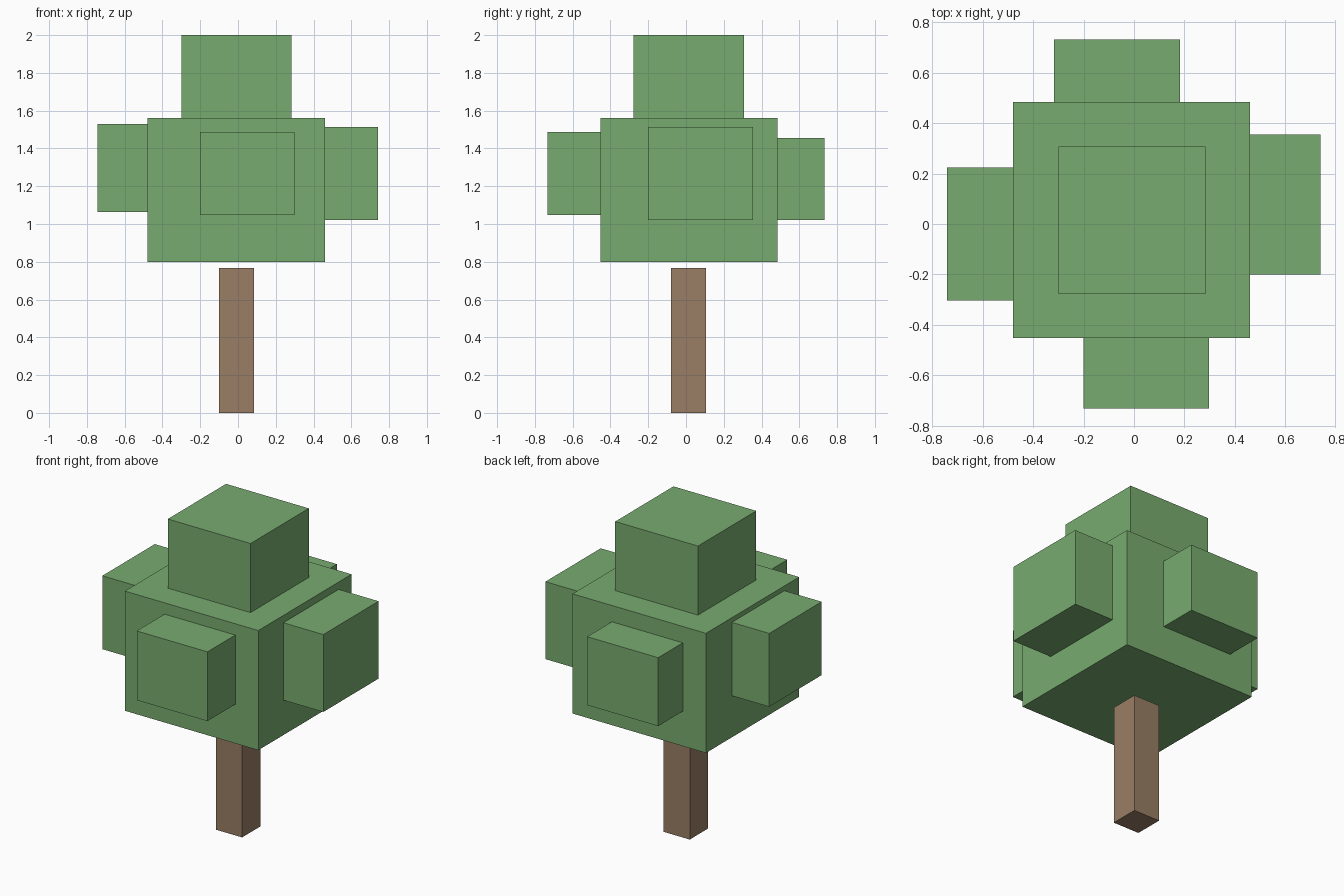
import bpy
import bmesh
from mathutils import Vector

if "Cube" in bpy.data.objects:
    bpy.data.objects.remove(bpy.data.objects["Cube"])


def material(name, color):
    mat = bpy.data.materials.new(name)
    mat.diffuse_color = color
    mat.use_nodes = True
    mat.node_tree.nodes["Principled BSDF"].inputs["Base Color"].default_value = mat.diffuse_color
    return mat


def box(name, low, high, mat):
    """Closed flat-sided block between two opposite corners."""
    low, high = Vector(low), Vector(high)
    size = high - low
    bm = bmesh.new()
    bmesh.ops.create_cube(bm, size=1.0)
    bmesh.ops.scale(bm, vec=size, verts=bm.verts)
    mesh = bpy.data.meshes.new(name)
    bm.to_mesh(mesh)
    bm.free()
    mesh.materials.append(mat)
    obj = bpy.data.objects.new(name, mesh)
    obj.location = (low + high) / 2
    bpy.context.collection.objects.link(obj)
    return obj


bark = material("bark", (0.32, 0.21, 0.13, 1))
leaf = material("leaf", (0.19, 0.41, 0.16, 1))

# Trunk, ending just under the crown
box("trunk", (-0.10, -0.08, 0), (0.085, 0.105, 0.767), bark)

# Main crown and the block on top
box("crown", (-0.48, -0.453, 0.798), (0.46, 0.485, 1.56), leaf)
box("crown_top", (-0.30, -0.278, 1.54), (0.283, 0.308, 2.0), leaf)

# Side clumps, each set slightly into the crown
box("clump_left", (-0.743, -0.304, 1.063), (-0.46, 0.224, 1.53), leaf)
box("clump_right", (0.44, -0.20, 1.02), (0.741, 0.356, 1.513), leaf)
box("clump_front", (-0.20, -0.733, 1.047), (0.298, -0.433, 1.488), leaf)
box("clump_back", (-0.317, 0.465, 1.02), (0.183, 0.733, 1.456), leaf)
